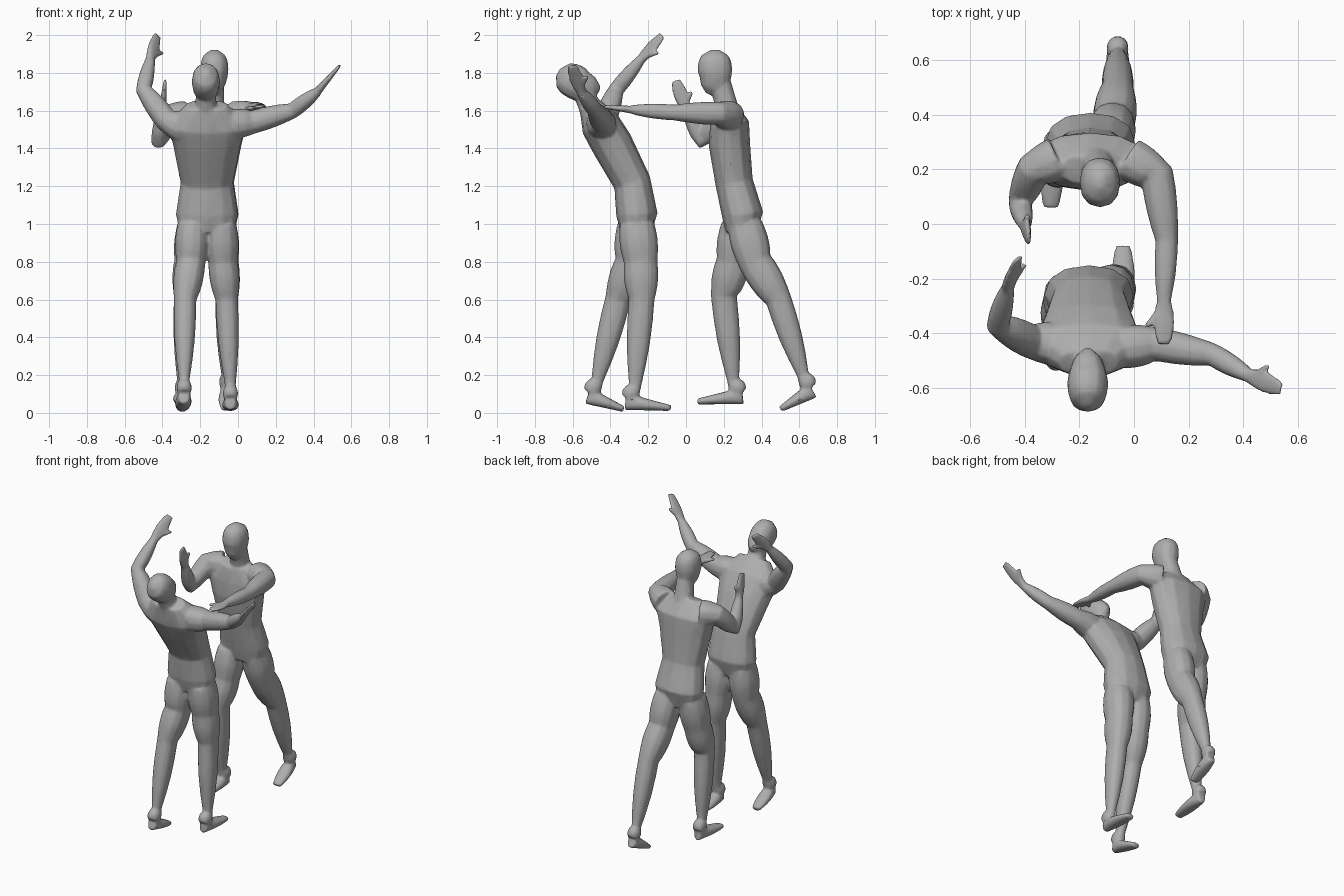
import bpy, bmesh
from math import sin, cos, pi, copysign
from mathutils import Vector

cube = bpy.data.objects.get("Cube")
if cube:
    bpy.data.objects.remove(cube, do_unlink=True)

SIDES = 12
X, Y, Z = Vector((1, 0, 0)), Vector((0, 1, 0)), Vector((0, 0, 1))

# Proportions shared by both figures
TORSO_HEIGHT = (.95, 1.05, 1.22, 1.42, 1.53, 1.63)
TORSO_WIDTH = (.14, .165, .14, .18, .21, .11)
TORSO_DEPTH = (.08, .11, .1, .11, .105, .06)
LEG = (.08, .078, .06, .028, .034)
ARM = (.08, .062, .042, .026)

skin = bpy.data.materials.new("plain_grey")
skin.use_nodes = True
GREY = (.42, .42, .42, 1)
skin.diffuse_color = GREY
skin.node_tree.nodes["Principled BSDF"].inputs["Base Color"].default_value = GREY


def rounded(value):
    """Slightly squared circle, for fuller body sections."""
    return copysign(abs(value) ** .9, value)


def loft(bm, centres, radii, side):
    """Closed tube of elliptical sections along a path."""
    rings = []
    last = len(centres) - 1
    angles = [2 * pi * k / SIDES for k in range(SIDES)]
    for i, (point, (across, deep)) in enumerate(zip(centres, radii)):
        along = (centres[min(i + 1, last)] - centres[max(i - 1, 0)]).normalized()
        u = (side - along * side.dot(along)).normalized()
        v = along.cross(u)
        rings.append([bm.verts.new(point + u * across * rounded(cos(angle))
                                   + v * deep * rounded(sin(angle)))
                      for angle in angles])
    for low, high in zip(rings, rings[1:]):
        for k in range(SIDES):
            n = (k + 1) % SIDES
            bm.faces.new((low[k], low[n], high[n], high[k]))
    bm.faces.new(rings[0][::-1])
    bm.faces.new(rings[-1])


def add_limb(bm, joints, sizes, bulge, flatten, side):
    """Muscled limb: thickness swells between one joint and the next."""
    steps = 4
    centres, radii = [], []
    for i in range(len(joints) - 1):
        for k in range(steps):
            t = k / steps
            size = sizes[i] + (sizes[i + 1] - sizes[i]) * t + bulge * sin(pi * t)
            centres.append(joints[i].lerp(joints[i + 1], t))
            radii.append((size, size * flatten))
    centres.append(joints[-1])
    radii.append((sizes[-1], sizes[-1]))
    loft(bm, centres, radii, side)


def add_paddle(bm, start, end, width, thickness, side):
    """Flat tapering form used for palms and feet."""
    steps = 6
    ts = [k / steps for k in range(steps + 1)]
    loft(bm, [start.lerp(end, t) for t in ts],
         [(width * (.65 + .35 * sin(pi * t)), thickness * (1 - .65 * t)) for t in ts], side)


def add_torso(bm, middle, spine):
    centres = [Vector((middle, y, z)) for y, z in zip(spine, TORSO_HEIGHT)]
    loft(bm, centres, list(zip(TORSO_WIDTH, TORSO_DEPTH)), X)


def add_head(bm, centre, up, front, neck_base):
    centre, neck_base = Vector(centre), Vector(neck_base)
    centres, radii = [], []
    steps = 8
    for k in range(steps + 1):
        s = (2 * k / steps - 1) * .98
        # rounded skull that narrows and juts forward towards the chin
        swell = (1 - abs(s) ** 3) ** .5 * (1 + .25 * min(s, 0))
        centres.append(centre + up * s * .12 + front * .05 * max(-s - .3, 0))
        radii.append((swell * .075, swell * .092))
    loft(bm, centres, radii, X)
    loft(bm, [neck_base, centre - up * .06 - front * .03], [(.062, .062), (.052, .056)], X)


def add_leg(bm, hip, thigh, knee, ankle, toe):
    joints = [Vector(p) for p in (hip, thigh, knee, ankle)]
    toe = Vector(toe)
    backwards = copysign(.05, joints[-1].y - toe.y)
    heel = joints[-1] + Y * backwards - Z * .08
    add_limb(bm, joints + [heel.lerp(joints[-1], .2)], LEG, .01, 1.15, X)
    add_paddle(bm, heel, toe, .045, .045, X)


def add_arm(bm, chest, shoulder, elbow, wrist, fingertip, side, thumb_side):
    joints = [Vector(p) for p in (chest, shoulder, elbow, wrist)]
    add_limb(bm, joints, ARM, .006, 1, side)
    wrist, tip = joints[-1], Vector(fingertip)
    add_paddle(bm, wrist, tip, .04, .022, thumb_side)
    root = wrist.lerp(tip, .15)
    thumb = wrist.lerp(tip, .6) + thumb_side * .065
    loft(bm, [root, thumb], [(.018, .018), (.01, .01)], Z.cross(thumb - root))


def finish(bm, name):
    """Fuse the overlapping parts into one continuous skin."""
    mesh = bpy.data.meshes.new(name)
    bm.to_mesh(mesh)
    bm.free()
    mesh.materials.append(skin)
    mesh.shade_smooth()
    body = bpy.data.objects.new(name, mesh)
    bpy.context.collection.objects.link(body)
    fuse = body.modifiers.new("fuse", "REMESH")
    fuse.mode = "VOXEL"
    fuse.voxel_size = .008
    fuse.use_smooth_shade = True
    soften = body.modifiers.new("soften", "SMOOTH")
    soften.factor = .5
    soften.iterations = 6
    reduce = body.modifiers.new("reduce", "DECIMATE")
    reduce.ratio = .15


# Figure falling backwards, arms flung out, face turned up
bm = bmesh.new()
add_torso(bm, -.165, (-.265, -.26, -.285, -.39, -.455, -.51))
add_head(bm, (-.17, -.575, 1.745), Vector((0, -.87, .5)), Vector((0, .5, .87)),
         (-.17, -.49, 1.57))
# planted leg, then trailing leg
add_leg(bm, hip=(-.09, -.26, 1), thigh=(-.08, -.24, .8), knee=(-.06, -.235, .6),
        ankle=(-.04, -.27, .14), toe=(-.04, -.08, .025))
add_leg(bm, hip=(-.24, -.27, 1), thigh=(-.25, -.285, .8), knee=(-.28, -.36, .6),
        ankle=(-.285, -.47, .17), toe=(-.295, -.33, .02))
# outstretched arm, then raised arm
add_arm(bm, chest=(-.03, -.45, 1.53), shoulder=(.08, -.44, 1.54), elbow=(.29, -.48, 1.6),
        wrist=(.42, -.555, 1.7), fingertip=(.54, -.605, 1.84), side=Z, thumb_side=Y)
add_arm(bm, chest=(-.28, -.44, 1.5), shoulder=(-.38, -.43, 1.55), elbow=(-.5, -.37, 1.71),
        wrist=(-.465, -.24, 1.87), fingertip=(-.425, -.125, 2), side=X,
        thumb_side=Vector((1, .6, -1)).normalized())
finish(bm, "falling_figure")

# Figure lunging forwards with one arm pushing
bm = bmesh.new()
add_torso(bm, -.16, (.29, .3, .255, .23, .23, .2))
add_head(bm, (-.125, .153, 1.805), Z, -Y, (-.135, .22, 1.6))
# driving back leg, then bent front leg
add_leg(bm, hip=(-.09, .31, 1), thigh=(-.075, .365, .8), knee=(-.06, .49, .6),
        ankle=(-.06, .62, .2), toe=(-.06, .5, .02))
add_leg(bm, hip=(-.24, .28, 1), thigh=(-.26, .25, .8), knee=(-.28, .2, .62),
        ankle=(-.295, .25, .17), toe=(-.305, .06, .06))
# pushing arm, then bent arm
add_arm(bm, chest=(-.02, .24, 1.57), shoulder=(.085, .18, 1.585), elbow=(.12, -.06, 1.59),
        wrist=(.11, -.28, 1.605), fingertip=(.11, -.44, 1.62), side=X, thumb_side=-X)
add_arm(bm, chest=(-.28, .24, 1.57), shoulder=(-.37, .2, 1.57), elbow=(-.42, .08, 1.44),
        wrist=(-.4, 0, 1.61), fingertip=(-.385, -.055, 1.76), side=X, thumb_side=Y)
finish(bm, "pushing_figure")
